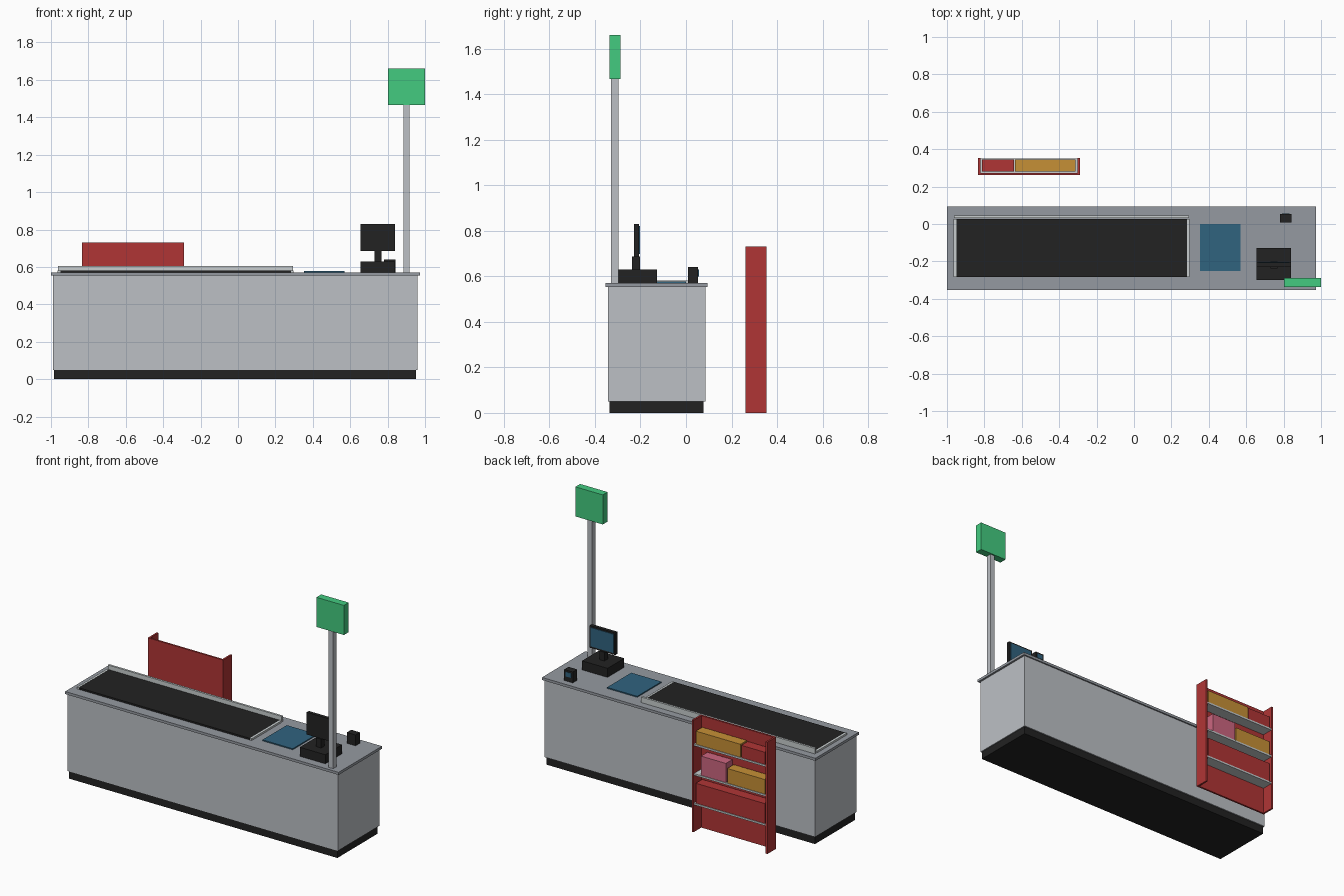
import bpy

cube = bpy.data.objects.get("Cube")
if cube:
    bpy.data.objects.remove(cube, do_unlink=True)


def material(name, hex_code):
    """Flat material from an sRGB hex code, stored as linear values."""
    rgb = [int(hex_code[i:i + 2], 16) / 255 for i in (0, 2, 4)]
    col = [c / 12.92 if c <= 0.04045 else ((c + 0.055) / 1.055) ** 2.4 for c in rgb] + [1]
    mat = bpy.data.materials.new(name)
    mat.use_nodes = True
    mat.diffuse_color = col
    mat.node_tree.nodes["Principled BSDF"].inputs["Base Color"].default_value = col
    return mat


panel = material("panel grey", "bcc0c5")
top_grey = material("countertop grey", "959aa1")
metal = material("light metal", "c8cecf")
black = material("black", "222222")
red = material("red", "b03535")
gold = material("gold", "c69036")
pink = material("pink", "cc6680")
blue = material("glass blue", "30637f")
green = material("sign green", "43cb80")


def box(name, x, y, z, mat):
    """Axis-aligned box from (min, max) ranges."""
    bpy.ops.mesh.primitive_cube_add(size=1, location=[sum(r) / 2 for r in (x, y, z)])
    obj = bpy.context.object
    obj.name = name
    obj.scale = [r[1] - r[0] for r in (x, y, z)]
    bpy.ops.object.transform_apply(location=False, rotation=False, scale=True)
    obj.data.materials.append(mat)
    return obj


# Counter
box("kick_plinth", (-0.985, 0.953), (-0.337, 0.077), (0, 0.05), black)
box("counter_body", (-0.99, 0.96), (-0.343, 0.085), (0.05, 0.553), panel)
TOP = 0.57
box("countertop", (-1, 0.973), (-0.353, 0.094), (0.553, TOP), top_grey)

# Conveyor belt with end strips and a back rail
belt_y = (-0.283, 0.026)
box("conveyor_belt", (-0.95, 0.283), belt_y, (TOP, 0.581), black)
for side, x in (("right", -0.964), ("left", 0.283)):
    box("belt_end_" + side, (x, x + 0.014), belt_y, (TOP, 0.582), metal)
box("belt_back_rail", (-0.962, 0.293), (0.032, 0.046), (TOP, 0.606), metal)

# Scanner plate
box("scanner_plate", (0.352, 0.57), (-0.25, 0), (TOP, 0.577), blue)

# Register and monitor, facing the cashier at the back
box("register_base", (0.656, 0.84), (-0.3, -0.128), (TOP, 0.629), black)
box("monitor_stand", (0.73, 0.766), (-0.237, -0.201), (0.629, 0.686), black)
box("monitor", (0.656, 0.84), (-0.229, -0.207), (0.685, 0.83), black)
box("monitor_screen", (0.666, 0.83), (-0.207, -0.203), (0.697, 0.82), blue)

# Card reader
box("card_reader", (0.78, 0.842), (0.008, 0.053), (TOP, 0.641), black)
box("card_reader_screen", (0.79, 0.832), (0.053, 0.056), (0.6, 0.63), blue)

# Lane sign on a pole
box("sign_pole", (0.885, 0.917), (-0.329, -0.297), (TOP, 1.467), panel)
box("lane_sign", (0.802, 1), (-0.337, -0.288), (1.467, 1.66), green)

# Product rack, open toward the back
rack_x = (-0.834, -0.29)
WALL, HEIGHT, FRONT = 0.012, 0.73, 0.261
box("rack_panel", rack_x, (FRONT, FRONT + WALL), (0, HEIGHT), red)
for side, x in (("right", rack_x[0]), ("left", rack_x[1] - WALL)):
    box("rack_side_" + side, (x, x + WALL), (FRONT + WALL, 0.353), (0, HEIGHT), red)
inner = (rack_x[0] + WALL, rack_x[1] - WALL)
levels = {"lower": 0.19, "middle": 0.382, "upper": 0.575}
for name, z in levels.items():
    box("rack_shelf_" + name, inner, (FRONT + WALL, 0.35), (z - 0.012, z), metal)

# Products: shelf, x range, height, colour
products = [
    ("upper", (-0.635, -0.313), 0.085, gold),
    ("upper", (-0.812, -0.641), 0.08, red),
    ("middle", (-0.53, -0.35), 0.125, pink),
    ("middle", (-0.812, -0.54), 0.095, gold),
    ("lower", (-0.812, -0.313), 0.13, red),
]
for i, (level, x, h, mat) in enumerate(products):
    z = levels[level]
    box(f"product_box_{i + 1}", x, (0.28, 0.346), (z, z + h), mat)
